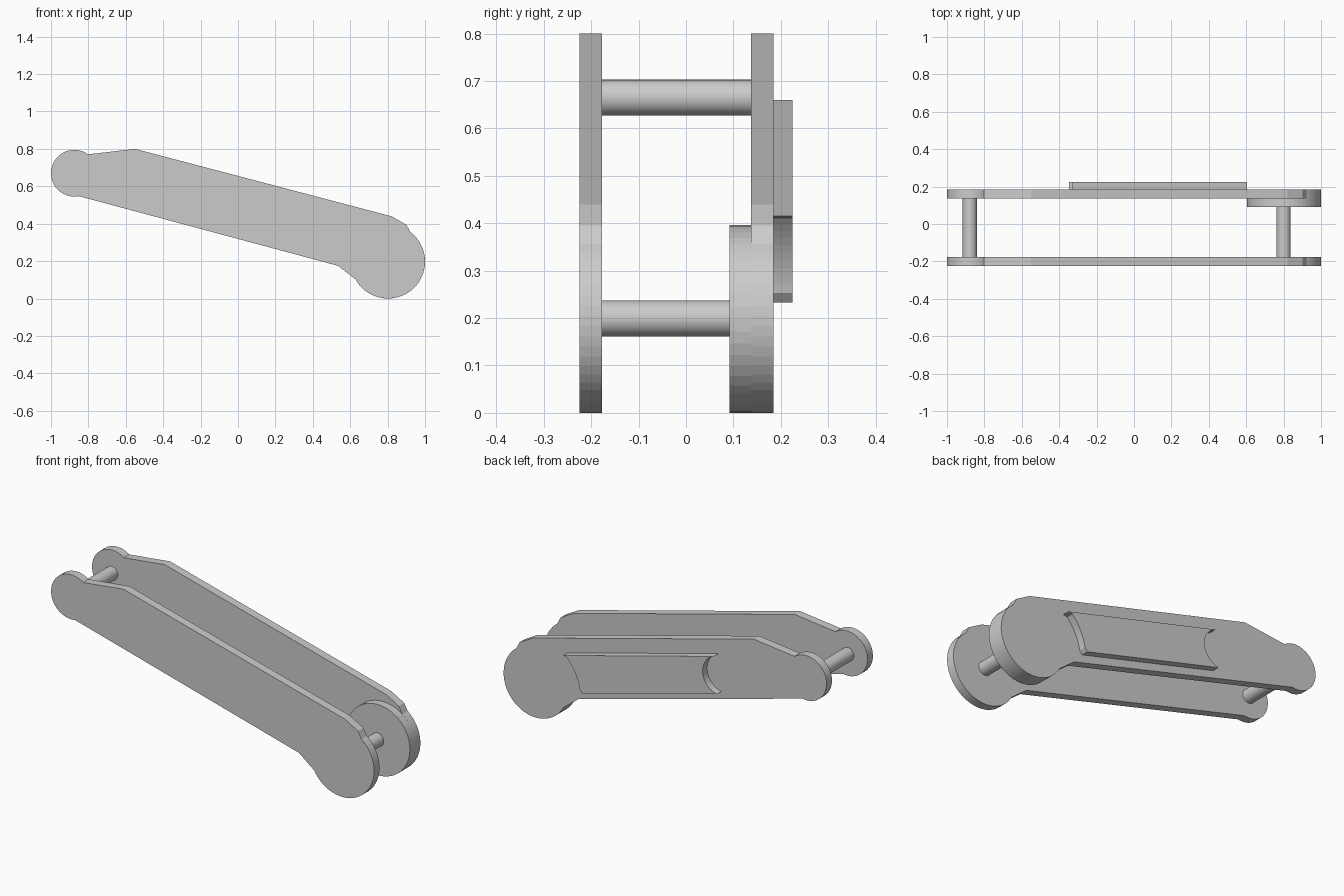
import bpy, bmesh
from math import cos, sin, radians

if "Cube" in bpy.data.objects:
    bpy.data.objects.remove(bpy.data.objects["Cube"])


def arc(cx, cz, r, a0, a1, n):
    """Points (x, z) along an arc, angles in degrees."""
    return [(cx + r * cos(radians(a0 + (a1 - a0) * i / n)),
             cz + r * sin(radians(a0 + (a1 - a0) * i / n))) for i in range(n + 1)]


def slab(name, outline, y0, y1):
    """Extrude an (x, z) outline from y0 to y1."""
    bm = bmesh.new()
    face = bm.faces.new([bm.verts.new((x, y0, z)) for x, z in outline])
    ext = bmesh.ops.extrude_face_region(bm, geom=[face], use_keep_orig=True)
    moved = [v for v in ext["geom"] if isinstance(v, bmesh.types.BMVert)]
    bmesh.ops.translate(bm, vec=(0, y1 - y0, 0), verts=moved)
    bmesh.ops.recalc_face_normals(bm, faces=bm.faces)
    mesh = bpy.data.meshes.new(name)
    bm.to_mesh(mesh)
    bm.free()
    obj = bpy.data.objects.new(name, mesh)
    bpy.context.collection.objects.link(obj)
    return obj


def disc(name, cx, cz, r, y0, y1, n):
    return slab(name, arc(cx, cz, r, 0, 360, n)[:-1], y0, y1)


SMALL = (-0.875, 0.67)   # centre of the small rounded end
BIG = (0.802, 0.198)     # centre of the large rounded end
BIG_R = 0.198

# Matching side plates
plate = (arc(*SMALL, 0.125, 54, 281, 28) + [(0.535, 0.175)]
         + arc(*BIG, BIG_R, 209, 413, 32)
         + [(0.9, 0.395), (0.82, 0.44), (-0.55, 0.8)])
slab("front_plate", plate, -0.225, -0.177)
slab("back_plate", plate, 0.137, 0.185)

# Thick round boss inside the back plate
disc("pivot_boss", *BIG, BIG_R, 0.092, 0.137, 48)

# Cross pins joining the plates
for name, x, z, y1 in (("small_end_pin", -0.878, 0.665, 0.137),
                       ("large_end_pin", 0.8, 0.199, 0.092)):
    pin = disc(name, x, z, 0.038, -0.177, y1, 32)
    for p in pin.data.polygons:
        p.use_smooth = len(p.vertices) == 4

# Raised panel with concave ends on the outside of the back plate
panel = ([(0.605, 0.415)] + arc(0.8, 0.2, 0.304, 136, 170, 10) + [(0.485, 0.233)]
         + [(-0.348, 0.453)] + arc(-0.368, 0.56, 0.108, -70, 60, 12) + [(-0.33, 0.66)])
slab("raised_panel", panel, 0.185, 0.225)
